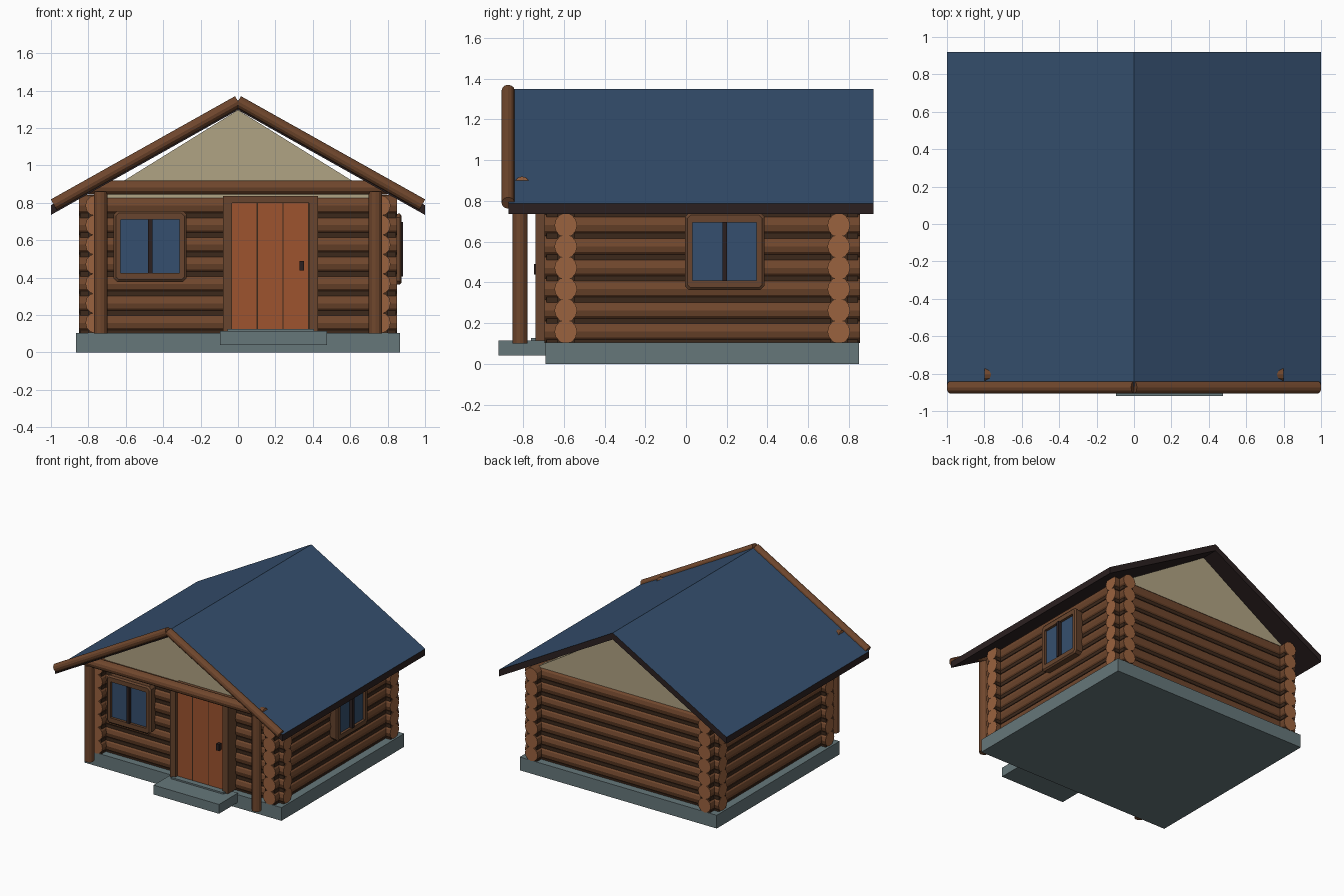
import bpy, bmesh, math
from mathutils import Vector

if "Cube" in bpy.data.objects:
    bpy.data.objects.remove(bpy.data.objects["Cube"])


def srgb(h):
    out = []
    for i in (0, 2, 4):
        c = int(h[i:i + 2], 16) / 255
        out.append(c / 12.92 if c <= 0.04045 else ((c + 0.055) / 1.055) ** 2.4)
    return out + [1]


def material(name, h):
    m = bpy.data.materials.new(name)
    m.diffuse_color = srgb(h)
    m.use_nodes = True
    m.node_tree.nodes["Principled BSDF"].inputs["Base Color"].default_value = m.diffuse_color
    return m


LOG = material("log_brown", "70472d")
END = material("cut_wood", "9a623e")
CHINK = material("chinking_dark_brown", "3c281b")
TRIM = material("trim_brown", "68452e")
DOOR = material("door_orange", "9e542f")
BLUE = material("roof_and_glass_blue", "354f6e")
DARK = material("near_black_brown", "2b2020")
STONE = material("grey_stone", "66777a")
CREAM = material("cream_gable", "b0a383")


def finish(bm, name, *mats):
    bmesh.ops.recalc_face_normals(bm, faces=bm.faces)
    me = bpy.data.meshes.new(name)
    bm.to_mesh(me)
    bm.free()
    for m in mats:
        me.materials.append(m)
    ob = bpy.data.objects.new(name, me)
    bpy.context.collection.objects.link(ob)
    return ob


def box(name, mat, x, y, z):
    bm = bmesh.new()
    bmesh.ops.create_cube(bm, size=1)
    for v in bm.verts:
        v.co = Vector([(a + b) / 2 + c * (b - a) for (a, b), c in zip((x, y, z), v.co)])
    return finish(bm, name, mat)


def log(name, a, b, r, end=END, sides=12):
    """Round log from a to b, end caps in the second colour."""
    a, b = Vector(a), Vector(b)
    axis = b - a
    bm = bmesh.new()
    bmesh.ops.create_cone(bm, cap_ends=True, segments=sides, radius1=r, radius2=r, depth=axis.length)
    bmesh.ops.rotate(bm, matrix=axis.to_track_quat('Z', 'Y').to_matrix(), verts=bm.verts)
    bmesh.ops.translate(bm, vec=(a + b) / 2, verts=bm.verts)
    for f in bm.faces:
        f.material_index = int(len(f.verts) > 4)
    return finish(bm, name, LOG, end)


def prism(name, profile, y0, y1, *mats):
    """Extrude an (x, z) profile along y."""
    bm = bmesh.new()
    face = bm.faces.new([bm.verts.new((x, y0, z)) for x, z in profile])
    res = bmesh.ops.extrude_face_region(bm, geom=[face])
    new = [g for g in res["geom"] if isinstance(g, bmesh.types.BMVert)]
    bmesh.ops.translate(bm, vec=(0, y1 - y0, 0), verts=new)
    return finish(bm, name, *mats)


# Stone base, step and threshold
box("foundation", STONE, (-.865, .865), (-.69, .85), (0, .105))
box("front_step", STONE, (-.097, .477), (-.92, -.68), (.04, .114))
box("threshold", STONE, (-.055, .405), (-.76, -.66), (.105, .126))

# Log walls with dark chinking in the grooves
WX, YF, YB, R, PITCH = .76, -.59, .75, .056, .1045
for i in range(7):
    z = .158 + PITCH * i
    for y, n in ((YF, "front"), (YB, "back")):
        log(f"{n}_wall_log", (-.85, y, z), (.85, y, z), R)
        zc = z - PITCH / 2
        box(f"{n}_chinking", CHINK, (-.845, .845), (y - .042, y + .042), (zc - .013, zc + .013))
    for s, n in ((-1, "left"), (1, "right")):
        x = s * WX
        log(f"{n}_wall_log", (x, -.695, z), (x, .855, z), R)
        box(f"{n}_chinking", CHINK, (x - .042, x + .042), (-.685, .845), (zc - .013, zc + .013))

# Gable panels
for y, n in ((YF, "front"), (YB, "back")):
    prism(f"{n}_gable", [(-.76, .825), (.76, .825), (0, 1.296)], y - .035, y + .035, CREAM)

# Roof slab, blue on its upper faces
roof = prism("roof", [(-1, .787), (0, 1.348), (1, .787), (1, .735), (0, 1.296), (-1, .735)],
             -.87, .92, DARK, BLUE)
for p in roof.data.polygons:
    p.material_index = int(p.normal.z > .3)

# Porch beam, posts and gable edge logs
log("porch_beam", (-.8, -.805, .882), (.8, -.805, .882), .038)
for s in (-1, 1):
    log("porch_post", (s * .735, -.815, .1), (s * .735, -.815, .86), .036, LOG)
    log("roof_edge_log", (0, -.873, 1.342), (s * .985, -.873, .79), .032, LOG)

# Door: leaf, plank grooves, trim, handle
box("door_leaf", DOOR, (-.035, .38), (-.715, -.62), (.126, .8))
for x in (.103, .24, .376):
    box("door_groove", CHINK, (x - .003, x + .003), (-.717, -.7), (.126, .8))
for x0 in (-.08, .38):
    box("door_jamb", TRIM, (x0, x0 + .048), (-.738, -.62), (.115, .8))
box("door_lintel", TRIM, (-.08, .428), (-.738, -.62), (.8, .836))
box("door_handle", DARK, (.33, .354), (-.745, -.71), (.438, .49))


def window(name, place, u, v, depth):
    """Frame with clipped corners, glass and mullion; place maps (u, v, d) to space."""
    def loop(bm, hw, hh, c, d):
        pts = [(hw, hh - c), (hw - c, hh)]
        pts += [(-a, b) for a, b in reversed(pts)]
        pts += [(-a, -b) for a, b in pts]
        return [bm.verts.new(place(u + a, v + b, d)) for a, b in pts]

    bm = bmesh.new()
    rings = [loop(bm, .188, .186, .02, depth - .07), loop(bm, .195, .19, .02, depth - .01),
             loop(bm, .183, .178, .015, depth),
             loop(bm, .157, .143, .001, depth), loop(bm, .157, .143, .001, depth - .07)]
    for r0, r1 in zip(rings, rings[1:]):
        for k in range(8):
            bm.faces.new((r0[k], r0[k - 1], r1[k - 1], r1[k]))
    finish(bm, name + "_frame", TRIM)

    def slab(part, mat, hw, hh, d0, d1):
        p, q = place(u - hw, v - hh, d0), place(u + hw, v + hh, d1)
        box(f"{name}_{part}", mat, *[tuple(sorted(t)) for t in zip(p, q)])
    slab("glass", BLUE, .16, .145, depth - .06, depth - .02)
    slab("mullion", DARK, .012, .145, depth - .06, depth + .008)


window("front_window", lambda a, b, d: (a, -d, b), -.47, .567, .705)
window("right_window", lambda a, b, d: (d, a, b), .19, .552, .875)
